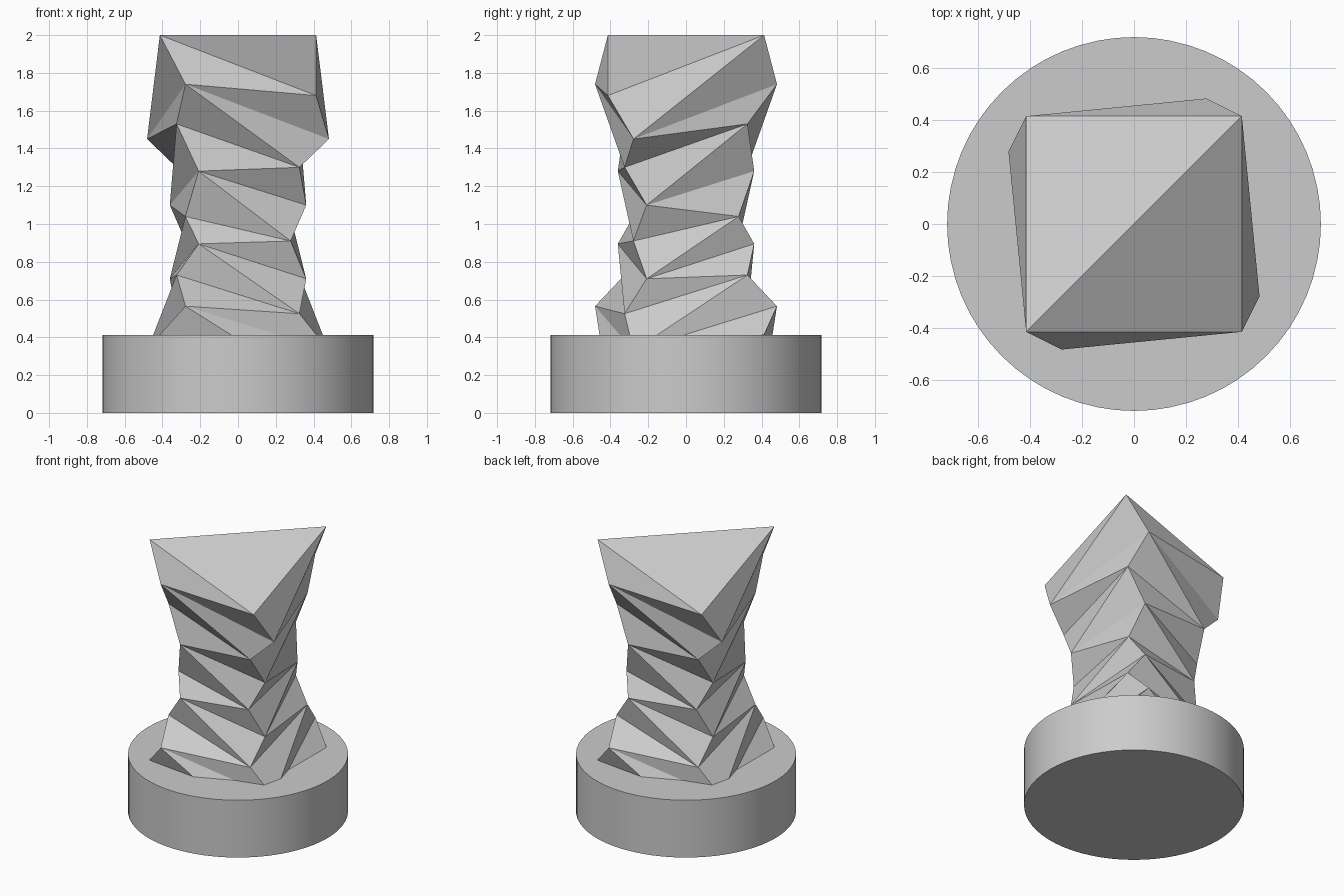
import bpy, bmesh
from math import radians, sin, cos

cube = bpy.data.objects.get("Cube")
if cube:
    bpy.data.objects.remove(cube, do_unlink=True)

# Single matte grey
grey = bpy.data.materials.new("plain grey")
grey.use_nodes = True
grey.diffuse_color = (0.6, 0.6, 0.6, 1)
grey.node_tree.nodes["Principled BSDF"].inputs["Base Color"].default_value = (0.6, 0.6, 0.6, 1)


def make_object(name, bm):
    bmesh.ops.recalc_face_normals(bm, faces=bm.faces)
    mesh = bpy.data.meshes.new(name)
    bm.to_mesh(mesh)
    bm.free()
    mesh.materials.append(grey)
    obj = bpy.data.objects.new(name, mesh)
    bpy.context.collection.objects.link(obj)
    return obj


# Round base
BASE_R, BASE_H = 0.717, 0.412
bm = bmesh.new()
bmesh.ops.create_cone(bm, cap_ends=True, segments=64, radius1=BASE_R, radius2=BASE_R, depth=BASE_H)
bmesh.ops.translate(bm, verts=bm.verts, vec=(0, 0, BASE_H / 2))
base = make_object("round_base", bm)
for poly in base.data.polygons:
    poly.use_smooth = abs(poly.normal.z) < 0.5

# Folded pillar: square rings from the top down, every other ring twisted,
# with the two diagonal pairs of corners at different heights
radii = [0.585, 0.556, 0.46, 0.417, 0.394, 0.417, 0.46, 0.556, 0.585]
high = [2.0, 1.74, 1.53, 1.28, 1.04, 0.895, 0.73, 0.565, 0.415]
low = [1.68, 1.45, 1.30, 1.10, 0.91, 0.71, 0.525, 0.33, 0.13]

bm = bmesh.new()
rings = []
for i, (r, zh, zl) in enumerate(zip(radii, high, low)):
    twist = 15 * (i % 2)
    ring = []
    for k in range(4):
        a = radians(225 + 90 * k + twist)
        ring.append(bm.verts.new((r * cos(a), r * sin(a), zl if k % 2 else zh)))
    rings.append(ring)

# Side folds, with the crease direction alternating by layer
for i, (up, down) in enumerate(zip(rings, rings[1:])):
    for k in range(4):
        n = (k + 1) % 4
        if i % 2 == 0:
            bm.faces.new((up[k], down[k], up[n]))
            bm.faces.new((down[k], down[n], up[n]))
        else:
            bm.faces.new((up[k], down[n], up[n]))
            bm.faces.new((up[k], down[k], down[n]))

# End caps folded along the ridge
for ring in (rings[0], rings[-1]):
    bm.faces.new((ring[0], ring[1], ring[2]))
    bm.faces.new((ring[0], ring[2], ring[3]))
make_object("folded_pillar", bm)
